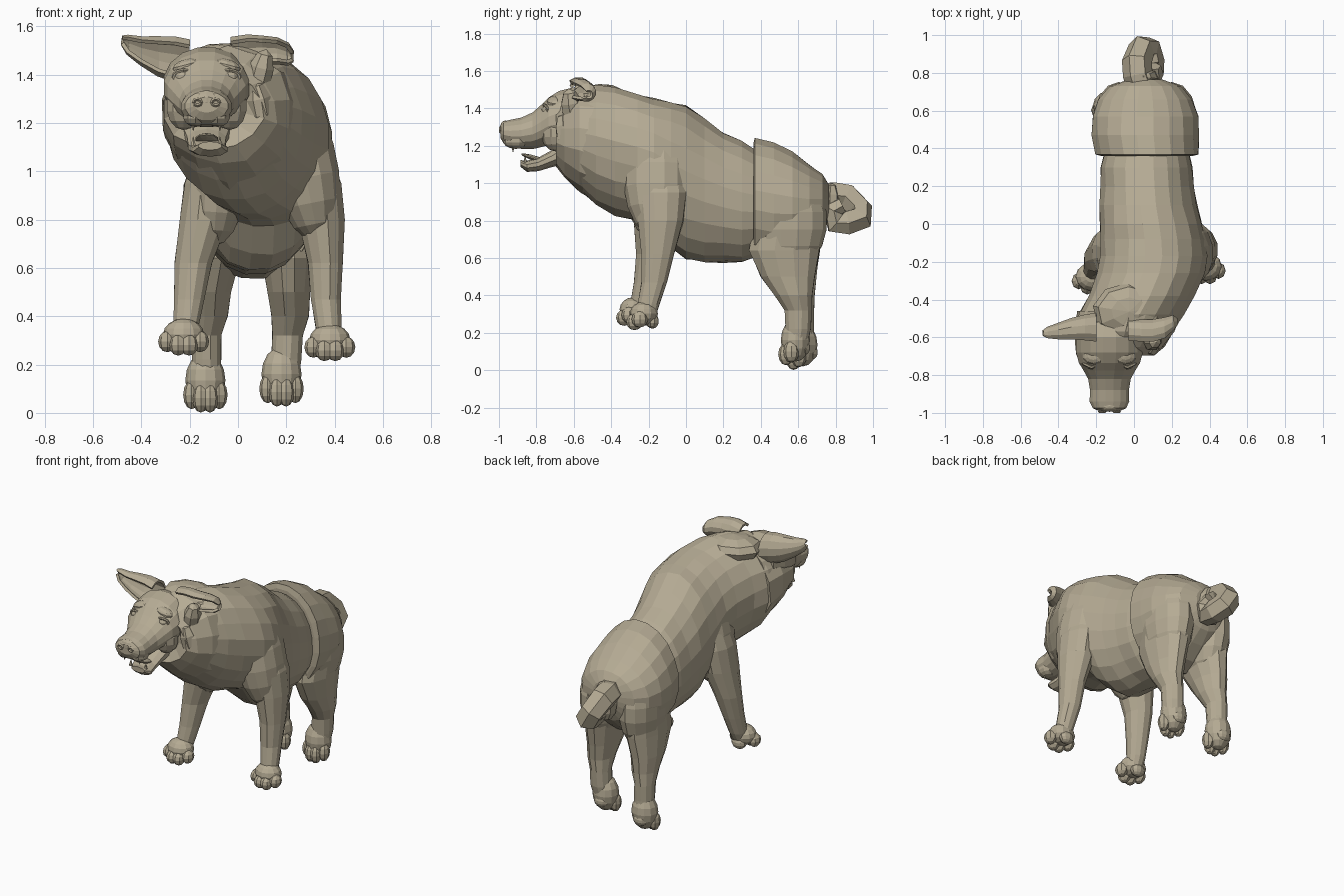
import bpy, bmesh, math, random
from mathutils import Vector, Matrix

random.seed(4)
HX = -0.13  # head centre line

# Tan hide
hide = bpy.data.materials.new('tan_hide')
hide.diffuse_color = (.46, .405, .295, 1)


def finish(name, bm):
    bmesh.ops.recalc_face_normals(bm, faces=bm.faces)
    me = bpy.data.meshes.new(name)
    bm.to_mesh(me)
    bm.free()
    me.materials.append(hide)
    ob = bpy.data.objects.new(name, me)
    bpy.context.collection.objects.link(ob)
    return ob


def loft(name, rings, n=16, axis='y', jitter=0.0, arc=None):
    """Skin elliptical rings (x, y, z, half width, half height) across an axis."""
    bm = bmesh.new()
    rows = []
    for x, y, z, a, b in rings:
        row = []
        for i in range(n):
            t = 2 * math.pi * (i + 0.5) / n if arc is None else arc[0] + (arc[1] - arc[0]) * i / (n - 1)
            k = 1 + random.uniform(-jitter, jitter)
            u, v = a * math.cos(t) * k, b * math.sin(t) * k
            off = {'x': (0, u, v), 'y': (u, 0, v), 'z': (u, v, 0)}[axis]
            row.append(bm.verts.new(Vector((x, y, z)) + Vector(off)))
        rows.append(row)
    for r, s in zip(rows, rows[1:]):
        for i in range(n if arc is None else n - 1):
            j = (i + 1) % n
            bm.faces.new((r[i], r[j], s[j], s[i]))
    if arc is None:
        bm.faces.new(rows[0])
        bm.faces.new(rows[-1])
    return finish(name, bm)


def ball(name, loc, size, rot=(0, 0, 0), u=10, v=7):
    bm = bmesh.new()
    bmesh.ops.create_uvsphere(bm, u_segments=u, v_segments=v, radius=1)
    bmesh.ops.scale(bm, vec=size, verts=bm.verts)
    ob = finish(name, bm)
    ob.location, ob.rotation_euler = loc, rot
    return ob


def tube(name, pts, r, cyclic=False, res=1):
    cu = bpy.data.curves.new(name, 'CURVE')
    cu.dimensions, cu.bevel_depth, cu.bevel_resolution, cu.use_fill_caps = '3D', r, res, True
    sp = cu.splines.new('POLY')
    sp.points.add(len(pts) - 1)
    for p, q in zip(sp.points, pts):
        p.co = (q[0], q[1], q[2], 1)
        p.radius = q[3] if len(q) > 3 else 1
    sp.use_cyclic_u = cyclic
    sp.use_smooth = False
    cu.materials.append(hide)
    ob = bpy.data.objects.new(name, cu)
    bpy.context.collection.objects.link(ob)
    bpy.ops.object.select_all(action='DESELECT')
    ob.select_set(True)
    bpy.context.view_layer.objects.active = ob
    bpy.ops.object.convert(target='MESH')
    return ob


# Torso and neck
loft('torso', [
    (.07, .45, .88, .21, .25), (.065, .30, .90, .245, .325), (.07, .20, .925, .25, .35),
    (.075, .10, .96, .26, .385), (.09, 0, 1.0, .275, .415), (.10, -.08, 1.045, .285, .395),
    (.105, -.17, 1.11, .29, .345), (.09, -.26, 1.14, .285, .34), (.04, -.38, 1.17, .28, .345),
    (-.015, -.48, 1.20, .28, .325), (-.05, -.57, 1.23, .26, .265), (-.085, -.64, 1.25, .22, .21)],
    n=20, jitter=.018)

# Jagged fur ruff framing the face
loft('ruff', [
    (-.02, -.46, 1.21, .28, .31), (-.045, -.57, 1.235, .27, .275), (-.075, -.65, 1.245, .24, .215),
    (-.10, -.695, 1.255, .205, .165), (-.115, -.66, 1.265, .15, .12)], n=14, jitter=.045)
for i, (x, y, z, a) in enumerate(((.09, -.61, 1.40, .25), (.09, -.64, 1.27, -.2))):
    ball(f'ruff_tuft_{i}', (x, y, z), (.055, .06, .11), (.15, a, 0), u=7, v=5)
ball('nape', (-.03, -.46, 1.45), (.19, .15, .08), (.05, .06, 0), u=9, v=6)

# Shoulders and hips
for name, loc, size, lean in (
        ('shoulder_right', (.27, -.155, 1.03), (.145, .18, .33), -.2),
        ('shoulder_left', (-.08, -.155, .97), (.125, .17, .28), .08),
        ('hip_right', (.20, .55, .80), (.137, .205, .27), 0),
        ('hip_left', (-.08, .555, .80), (.133, .20, .27), 0)):
    ball(name, loc, size, (0, lean, 0), u=14, v=9)

# Hindquarters: overlap the torso with a visible step
loft('hindquarters', [
    (.07, .36, .90, .245, .31), (.07, .368, .91, .275, .335), (.06, .47, .89, .285, .335),
    (.06, .57, .88, .282, .29), (.06, .66, .88, .25, .22), (.06, .73, .89, .19, .16),
    (.06, .765, .90, .09, .09)], n=20, jitter=.012)

# Legs: horizontal rings from the body down
legs = {
    'front_leg_right': [(.30, -.14, 1.1, .07, .12), (.335, -.135, .95, .095, .14), (.345, -.135, .8, .10, .125),
                        (.362, -.15, .62, .075, .09), (.363, -.17, .47, .064, .07), (.375, -.2, .35, .055, .06),
                        (.38, -.21, .29, .05, .05)],
    'front_leg_left': [(-.10, -.14, 1.1, .07, .12), (-.125, -.15, .95, .10, .14), (-.14, -.16, .8, .105, .125),
                       (-.185, -.18, .62, .08, .09), (-.202, -.21, .47, .065, .07), (-.215, -.24, .36, .055, .06),
                       (-.22, -.26, .30, .05, .05)],
    'hind_leg_right': [(.18, .54, .95, .07, .10), (.205, .545, .8, .12, .185), (.205, .525, .64, .11, .195),
                       (.21, .545, .5, .09, .15), (.215, .575, .4, .08, .105), (.205, .60, .32, .065, .075),
                       (.20, .60, .22, .065, .07), (.19, .59, .13, .06, .06)],
    'hind_leg_left': [(-.04, .54, .95, .07, .10), (-.085, .545, .8, .115, .18), (-.095, .53, .64, .11, .19),
                      (-.115, .56, .5, .09, .14), (-.118, .59, .4, .078, .10), (-.13, .615, .32, .062, .072),
                      (-.13, .62, .22, .062, .065), (-.13, .63, .13, .058, .06)]}
for name, rings in legs.items():
    loft(name, rings, n=12, axis='z', jitter=.02)


# Paws: palm, four plump toes and a rear pad
def paw(name, x, y, z, hind):
    ball(name + '_palm', (x, y, z + .01), (.083, .078, .115) if hind else (.085, .075, .065), u=12, v=8)
    ball(name + '_pad', (x, y + .045, z - .03), (.05, .035, .04))
    for i, k in enumerate((-1.5, -.5, .5, 1.5)):
        inner = abs(k) < 1
        tx = x + k * (.038 if hind else .045)
        ty = y - (.05 if inner else .022)
        tz = z - (.05 if hind else .02) - (.014 if inner else 0)
        ball(f'{name}_toe_{i}', (tx, ty, tz), (.035, .042, .06) if hind else (.038, .044, .044), u=8, v=6)


paw('front_paw_right', .38, -.225, .292, False)
paw('front_paw_left', -.225, -.28, .315, False)
paw('hind_paw_right', .18, .585, .15, True)
paw('hind_paw_left', -.135, .625, .125, True)

# Head: skull, brow, upper muzzle
loft('head', [
    (HX, -.52, 1.37, .15, .12), (HX, -.60, 1.365, .18, .15), (HX, -.68, 1.345, .18, .15),
    (HX, -.735, 1.33, .165, .13), (HX, -.775, 1.305, .14, .115), (HX, -.82, 1.28, .115, .10),
    (HX, -.88, 1.267, .105, .085), (HX, -.94, 1.265, .107, .075), (HX, -.975, 1.27, .09, .06),
    (HX, -.993, 1.275, .05, .032)], n=16)

# Lower jaw and tongue
loft('lower_jaw', [
    (HX, -.66, 1.16, .10, .06), (HX, -.72, 1.13, .085, .045), (HX, -.79, 1.10, .08, .036),
    (HX + .015, -.85, 1.09, .075, .03), (HX + .015, -.885, 1.105, .05, .018)], n=10)
ball('tongue', (HX, -.80, 1.13), (.05, .085, .014), (-.3, 0, 0))

# Nose, lips, eyes, cheeks and teeth, mirrored about the head line
ball('nose', (HX, -.965, 1.295), (.06, .03, .04))
for s, side in ((-1, 'left'), (1, 'right')):
    ball('upper_lip_' + side, (HX + s * .045, -.91, 1.228), (.055, .07, .045))
    tube('nostril_' + side, [(HX + s * .038 + .016 * math.cos(t), -.993, 1.285 + .013 * math.sin(t))
                             for t in (i * math.pi / 4 for i in range(8))], .007, True, 0)
    ex = HX + s * .095
    ball('eye_' + side, (ex, -.742, 1.39), (.036, .03, .026))
    for lid, sgn in (('upper', 1), ('lower', -1)):
        tube(f'{lid}_lid_{side}', [(ex + .042 * math.cos(t), -.76 + .02 * abs(math.cos(t)),
                                   1.39 + sgn * .028 * math.sin(t))
                                  for t in (i * math.pi / 6 for i in range(7))], .008)
    ball('brow_' + side, (HX + s * .08, -.70, 1.435), (.065, .045, .03), (0, s * .25, 0))
    ball('cheek_' + side, (HX + s * .095, -.70, 1.27), (.075, .075, .10))
    for part, y, z, up in (('upper', -.925, 1.185, -1), ('lower', -.86, 1.125, 1)):
        bm = bmesh.new()
        bmesh.ops.create_cone(bm, cap_ends=True, segments=6, radius1=.012, radius2=.001, depth=.038)
        if up < 0:
            bmesh.ops.rotate(bm, verts=bm.verts, matrix=Matrix.Rotation(math.pi, 3, 'X'))
        finish(f'{part}_fang_{side}', bm).location = (HX + s * .055, y, z)

# Ears: open cupped shells
ears = {
    'ear_left': [(-.20, -.56, 1.45, .085, .09), (-.26, -.56, 1.462, .075, .09), (-.33, -.565, 1.475, .062, .078),
                 (-.40, -.575, 1.497, .046, .055), (-.455, -.58, 1.522, .03, .036), (-.478, -.58, 1.54, .012, .014)],
    'ear_right': [(-.03, -.57, 1.48, .06, .07), (.04, -.575, 1.495, .065, .065), (.10, -.575, 1.50, .065, .055),
                  (.16, -.56, 1.498, .06, .05), (.205, -.53, 1.485, .042, .042), (.225, -.52, 1.475, .015, .018)]}
for name, rings in ears.items():
    ob = loft(name, rings, n=10, axis='x', arc=(-math.pi * .74, math.pi * .74))
    mod = ob.modifiers.new('thickness', 'SOLIDIFY')
    mod.thickness, mod.offset = .016, 0

# Curled tail
ball('tail_base', (.05, .78, .875), (.085, .05, .13), u=7, v=6)
tube('tail', [(.05, .70, .925, 1.1), (.02, .79, .935, 1.1), (.015, .86, .925, 1.1), (.04, .925, .86, 1.05),
              (.07, .925, .81, 1.05), (.09, .86, .79, 1), (.09, .80, .79, .95), (.10, .785, .86, .8),
              (.10, .835, .885, .6)], .072)
